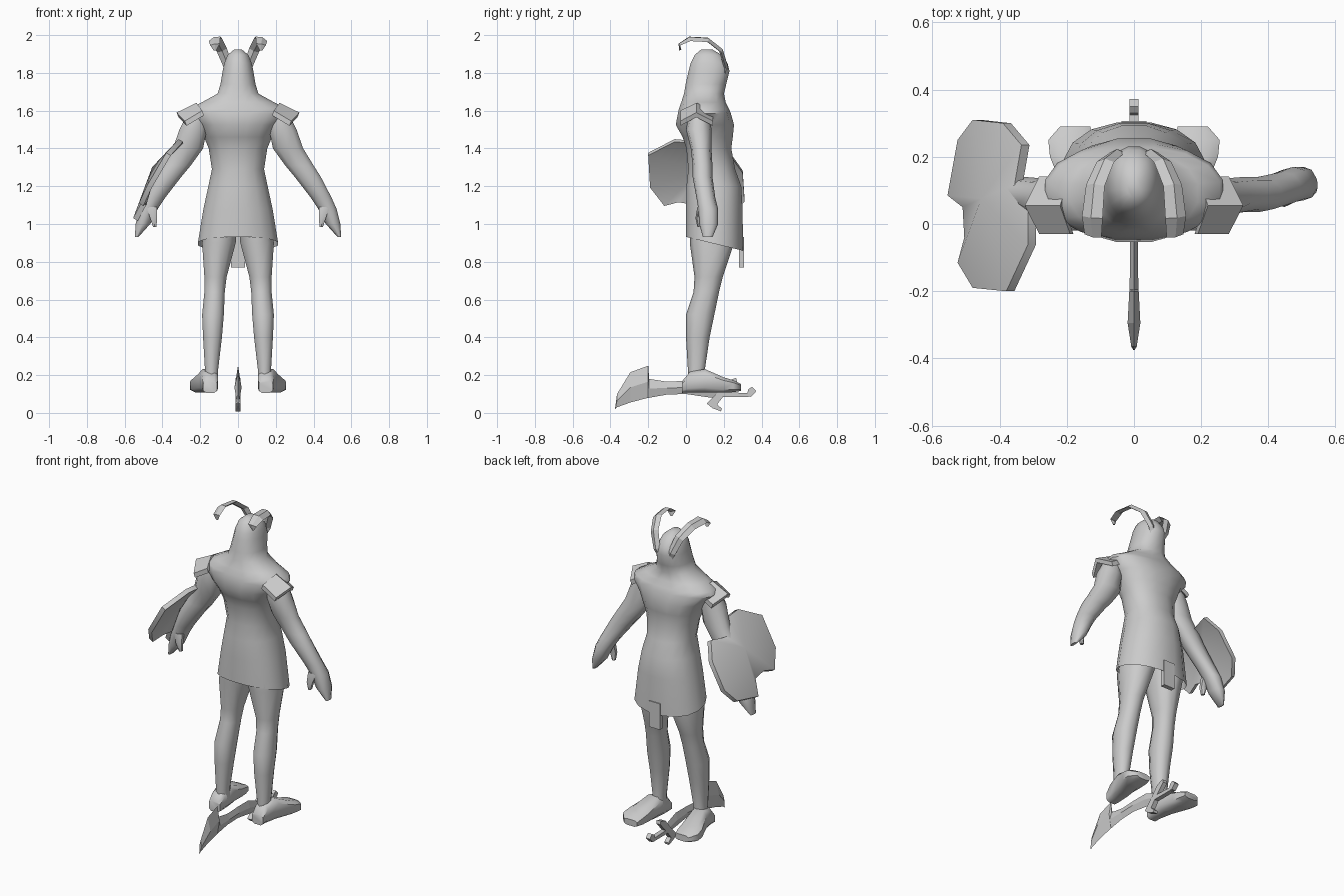
import bpy, bmesh, math
from mathutils import Vector

cube = bpy.data.objects.get("Cube")
if cube:
    bpy.data.objects.remove(cube, do_unlink=True)

grey = bpy.data.materials.new("stone grey")
grey.use_nodes = True
colour = (0.6, 0.6, 0.6, 1)
grey.diffuse_color = colour
grey.node_tree.nodes["Principled BSDF"].inputs["Base Color"].default_value = colour


def finish(name, bm, smooth=True, angle=50):
    bmesh.ops.recalc_face_normals(bm, faces=bm.faces)
    mesh = bpy.data.meshes.new(name)
    bm.to_mesh(mesh)
    bm.free()
    mesh.materials.append(grey)
    ob = bpy.data.objects.new(name, mesh)
    bpy.context.collection.objects.link(ob)
    if smooth:
        bpy.ops.object.select_all(action='DESELECT')
        ob.select_set(True)
        bpy.context.view_layer.objects.active = ob
        bpy.ops.object.shade_smooth_by_angle(angle=math.radians(angle))


def skin(bm, rings, caps):
    n = len(rings[0])
    for a, b in zip(rings, rings[1:]):
        for i in range(n):
            j = (i + 1) % n
            bm.faces.new((a[i], a[j], b[j], b[i]))
    for end in caps:
        bm.faces.new(rings[end])


def loft(name, rows, sides=10, side=1, axis="z", caps=(0, -1), power=0.9, hem=0):
    """Rows are (position on axis, x0, x1, then range on the other axis)."""
    bm = bmesh.new()
    rings = []
    for r, (p, x0, x1, v0, v1) in enumerate(rows):
        ring = []
        for i in range(sides):
            t = math.tau * (i + 0.5) / sides
            c, s = math.cos(t), math.sin(t)
            c = math.copysign(abs(c) ** power, c) / math.cos(math.pi / sides) ** power
            s = math.copysign(abs(s) ** power, s)
            x = side * ((x0 + x1) / 2 + c * (x1 - x0) / 2)
            v = (v0 + v1) / 2 + s * (v1 - v0) / 2
            drop = hem * s if r == 0 else 0
            ring.append(bm.verts.new((x, v, p - drop) if axis == "z" else (x, p, v)))
        rings.append(ring)
    skin(bm, rings, caps)
    finish(name, bm)


def plate(name, outline, place, offset):
    """Closed flat plate from a 2D outline."""
    bm = bmesh.new()
    face = bm.faces.new([bm.verts.new(place(a, b)) for a, b in outline])
    back = bmesh.ops.extrude_face_region(bm, geom=[face])
    for v in back["geom"]:
        if isinstance(v, bmesh.types.BMVert):
            v.co += Vector(offset)
    bmesh.ops.triangulate(bm, faces=[f for f in bm.faces if len(f.verts) > 4])
    finish(name, bm, smooth=False)


# Tunic flowing up into the hood, open at the sloping hem
profile = [(.895, .212, -.002, .305), (1.08, .183, -.002, .302), (1.2, .157, 0, .295),
           (1.29, .138, .01, .262), (1.4, .155, 0, .242), (1.46, .18, -.02, .25),
           (1.525, .21, -.057, .257), (1.585, .265, -.045, .24), (1.61, .255, -.04, .23),
           (1.645, .19, -.027, .212), (1.69, .108, -.012, .203), (1.74, .093, -.004, .215),
           (1.81, .081, .012, .232), (1.85, .073, .022, .222), (1.895, .055, .045, .19),
           (1.924, .02, .08, .14)]
loft("tunic_and_hood", [(z, -w, w, y0, y1) for z, w, y0, y1 in profile],
     sides=16, caps=(-1,), hem=.037)

# Cloth tab below the rear hem
plate("cloth_tab", [(-.037, .77), (.037, .77), (.037, .93), (-.037, .93)],
      lambda x, z: (x, .28, z), (0, .027, 0))

for side, label in ((1, "left"), (-1, "right")):
    # Leg
    loft(label + "_leg", [(.17, .105, .178, .01, .105), (.23, .105, .175, .01, .1),
                          (.4, .085, .185, 0, .125), (.52, .075, .19, 0, .15),
                          (.64, .07, .178, .04, .175), (.72, .06, .178, .045, .195),
                          (.9, .012, .19, .02, .255), (1.0, .005, .17, .02, .25)], side=side)
    # Foot
    loft(label + "_foot", [(-.02, .11, .185, .105, .17), (.02, .105, .19, .105, .22),
                           (.1, .105, .21, .105, .235), (.2, .115, .25, .105, .19),
                           (.25, .12, .255, .108, .175), (.29, .13, .22, .115, .155)],
         sides=8, side=side, axis="y", power=.6)
    # Arm and hand
    loft(label + "_arm", [(.93, .528, .546, .09, .14), (1.0, .465, .542, .07, .17),
                          (1.08, .425, .522, .065, .17), (1.14, .385, .495, .055, .155),
                          (1.25, .3, .438, .035, .14), (1.31, .25, .4, .035, .14),
                          (1.4, .185, .345, .025, .135), (1.5, .165, .31, 0, .135),
                          (1.58, .17, .27, .015, .125)], side=side)
    # Thumb
    loft(label + "_thumb", [(.985, .432, .45, .06, .085), (1.03, .428, .465, .05, .085),
                            (1.09, .43, .485, .06, .1)], sides=6, side=side)

    # Thin ridged shoulder guard with a pointed outer edge
    bm = bmesh.new()
    sections = []
    for x, tip, low, ridge in ((.19, .03, 1.6, 1.642), (.282, .043, 1.545, 1.59)):
        pts = [(x, -.03, low), (x + tip, .055, ridge), (x, .142, low)]
        pts += [(a - .01, b, c - .025) for a, b, c in reversed(pts)]
        sections.append([bm.verts.new((side * a, b, c)) for a, b, c in pts])
    skin(bm, sections, (0, -1))
    finish(label + "_shoulder_guard", bm, smooth=False)

    # Curled flat horn sweeping over the head
    path = [Vector(p) for p in ((.02, .2, 1.76), (.05, .212, 1.83), (.085, .185, 1.92),
                                (.115, .115, 1.975), (.124, .02, 1.98), (.122, -.035, 1.95),
                                (.122, -.03, 1.92))]
    widths = (.018, .024, .028, .03, .033, .026, .008)
    bm = bmesh.new()
    rings = []
    for i, p in enumerate(path):
        along = (path[min(i + 1, 6)] - path[max(i - 1, 0)]).normalized()
        across = Vector((1, 0, -.4))
        across = (across - along * across.dot(along)).normalized()
        normal = along.cross(across) * (.011 if i < 5 else .006)
        across *= widths[i]
        rings.append([bm.verts.new((side * q.x, q.y, q.z)) for q in
                      (p + across, p + normal, p - across, p - normal)])
    skin(bm, rings, (0, -1))
    finish(label + "_horn", bm, smooth=False)

# Notched shield, tilted and bowed, on the outside of the right forearm
bm = bmesh.new()
outline = [(-.555, .085), (-.525, .25), (-.48, .31), (-.39, .3), (-.335, .235), (-.355, .12),
           (-.315, .04), (-.315, -.06), (-.38, -.2), (-.48, -.19), (-.525, -.115),
           (-.505, -.04), (-.51, .05)]


def shield_point(x, y, bow=0):
    tilt = -.3 * max(y - .055, 0)
    return Vector((x, y, 1.44 + (x + .315) * 1.67 + .7 * (y - .055) ** 2 + tilt + bow))


layers = []
for shift in (Vector(), Vector((.024, 0, -.014))):
    rim = [bm.verts.new(shield_point(x, y) + shift) for x, y in outline]
    hub = bm.verts.new(shield_point(-.455, .075, .1) + shift)
    layers.append(rim)
    for i in range(len(rim)):
        bm.faces.new((rim[i - 1], rim[i], hub))
skin(bm, layers, ())
finish("shield", bm, angle=40)

# Curved sword lying between the feet: blade with a ridge, thin at its edges
bm = bmesh.new()
blade = [(-.375, .02, .027, .002), (-.365, .03, .1, .008), (-.295, .055, .215, .019),
         (-.2, .08, .25, .014), (-.195, .08, .18, .013), (-.1, .097, .165, .012),
         (0, .1, .17, .011), (.1, .085, .17, .011), (.18, .075, .14, .011)]
rings = []
for y, z0, z1, w in blade:
    mid = (z0 + z1) / 2
    rings.append([bm.verts.new(p) for p in ((0, y, z0), (w, y, mid), (0, y, z1), (-w, y, mid))])
skin(bm, rings, (0, -1))
finish("sword_blade", bm, smooth=False)

# Hilt: bent guard, grip and pommel
for name, shape in (
        ("sword_guard", [(.11, .05), (.14, .025), (.185, .008), (.19, .022), (.165, .045),
                         (.2, .09), (.27, .165), (.265, .185), (.22, .17), (.16, .1)]),
        ("sword_grip", [(.17, .085), (.33, .085), (.33, .105), (.17, .11)]),
        ("sword_pommel", [(.32, .09), (.345, .085), (.372, .115), (.35, .138), (.33, .125)])):
    plate(name, shape, lambda y, z: (-.014, y, z), (.028, 0, 0))
